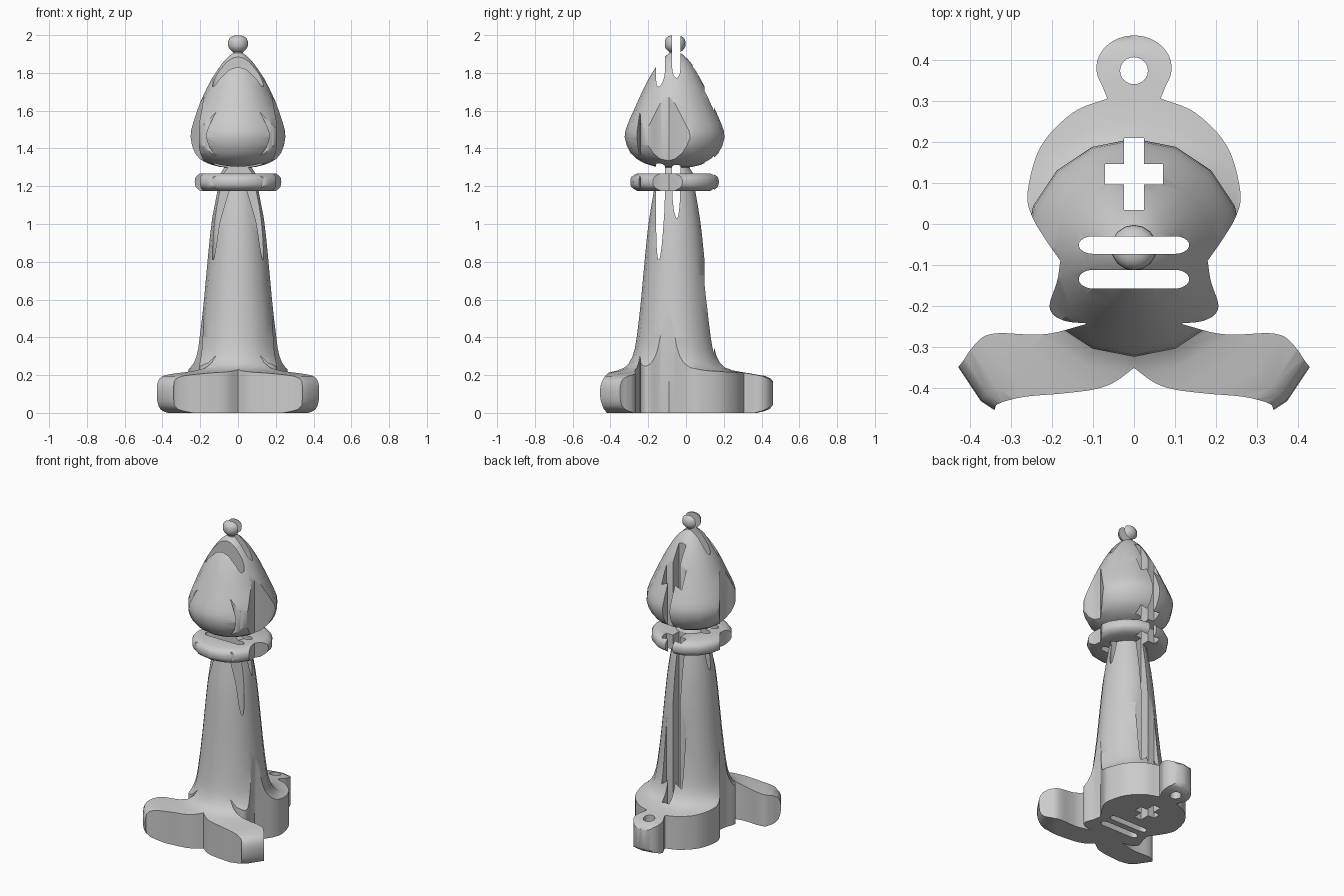
import bpy, bmesh, math
from mathutils import Vector

if "Cube" in bpy.data.objects:
    bpy.data.objects.remove(bpy.data.objects["Cube"])

AXIS_Y = -0.058


def mesh_object(name, bm):
    bmesh.ops.recalc_face_normals(bm, faces=bm.faces)
    me = bpy.data.meshes.new(name)
    bm.to_mesh(me)
    bm.free()
    ob = bpy.data.objects.new(name, me)
    bpy.context.collection.objects.link(ob)
    return ob


def spline(pts, n=5):
    """Smooth open curve through the points."""
    p = [Vector(q) for q in pts]
    p = [2 * p[0] - p[1]] + p + [2 * p[-1] - p[-2]]
    out = []
    for a, b, c, d in zip(p, p[1:], p[2:], p[3:]):
        for i in range(n):
            t = i / n
            out.append(0.5 * (2 * b + (c - a) * t + (2 * a - 5 * b + 4 * c - d) * t * t
                              + (3 * b - a - 3 * c + d) * t ** 3))
    return out + [p[-2]]


def prism(name, pts, z0=-0.2, z1=2.2):
    bm = bmesh.new()
    f = bm.faces.new([bm.verts.new((q[0], q[1], z0)) for q in pts])
    top = bmesh.ops.extrude_face_region(bm, geom=[f])
    vs = [v for v in top['geom'] if isinstance(v, bmesh.types.BMVert)]
    bmesh.ops.translate(bm, verts=vs, vec=(0, 0, z1 - z0))
    return mesh_object(name, bm)


def lathe(name, profile, seg=16):
    bm = bmesh.new()
    rings = [[bm.verts.new((r * math.cos(2 * math.pi * i / seg),
                            r * math.sin(2 * math.pi * i / seg) + AXIS_Y, z))
              for i in range(seg)] for r, z in profile]
    for a, b in zip(rings, rings[1:]):
        for i in range(seg):
            j = (i + 1) % seg
            bm.faces.new((a[i], a[j], b[j], b[i]))
    bm.faces.new(rings[0])
    bm.faces.new(rings[-1])
    return mesh_object(name, bm)


def boolean(ob, cutter, op):
    cutter.hide_render = True
    m = ob.modifiers.new("cut", 'BOOLEAN')
    m.operation, m.object, m.solver = op, cutter, 'EXACT'
    bpy.context.view_layer.objects.active = ob
    bpy.ops.object.modifier_apply(modifier=m.name)
    bpy.data.objects.remove(cutter)


# Turned body: foot, stem, collar, head and finial ball
profile = []
for run in (
    [(0.44, 0.0), (0.50, 0.02), (0.525, 0.06), (0.53, 0.12), (0.52, 0.165), (0.48, 0.195),
     (0.36, 0.215), (0.27, 0.238), (0.225, 0.30), (0.203, 0.40), (0.18, 0.60),
     (0.157, 0.85), (0.138, 1.02), (0.112, 1.175)],
    [(0.20, 1.175), (0.23, 1.195), (0.237, 1.222), (0.23, 1.25), (0.20, 1.268)],
    [(0.095, 1.268), (0.075, 1.30)],
    [(0.10, 1.303), (0.17, 1.325), (0.235, 1.375), (0.267, 1.46), (0.25, 1.53),
     (0.215, 1.61), (0.165, 1.72), (0.115, 1.81), (0.07, 1.87), (0.03, 1.905)],
    [(0.03, 1.91), (0.05, 1.93), (0.056, 1.955), (0.05, 1.98), (0.03, 1.996), (0.004, 2.0)],
):
    profile += spline(run, 2)
piece = lathe("bishop_piece", profile)

# Flat emblem outline seen from above, right half then mirrored
ring = [(0.092 * math.sin(a), 0.382 + 0.079 * math.cos(a))
        for a in [math.radians(d) for d in range(0, 121, 8)]]
half = [Vector(p) for p in ring]
for run in (
    [(0.065, 0.307), (0.15, 0.272), (0.228, 0.19), (0.26, 0.08), (0.25, 0.02),
     (0.215, -0.04), (0.18, -0.09)],
    [(0.181, -0.095), (0.188, -0.14), (0.206, -0.195), (0.197, -0.222), (0.165, -0.238),
     (0.117, -0.243)],
    [(0.118, -0.245), (0.20, -0.267), (0.26, -0.27), (0.33, -0.267), (0.37, -0.277),
     (0.40, -0.308), (0.43, -0.35), (0.52, -0.45)],
    [(0.40, -0.53), (0.345, -0.46), (0.332, -0.44), (0.27, -0.423), (0.18, -0.415),
     (0.10, -0.405), (0.05, -0.388), (0.0, -0.352)],
):
    half += spline(run)
outline = half + [Vector((-p.x, p.y)) for p in reversed(half[1:-1])]
boolean(piece, prism("emblem_outline", outline), 'INTERSECT')

# Two rounded slots
for y0, y1 in ((-0.073, -0.03), (-0.158, -0.112)):
    c, r = (y0 + y1) / 2, (y1 - y0) / 2
    right = [(0.10 + 0.035 * math.cos(a), c + r * math.sin(a))
             for a in [math.radians(d) for d in range(-90, 91, 15)]]
    boolean(piece, prism("slot", right + [(-x, y) for x, y in reversed(right)]), 'DIFFERENCE')

# Cross-shaped opening
cross = [(0.025, 0.21), (0.025, 0.147), (0.071, 0.147), (0.071, 0.097), (0.025, 0.097),
         (0.025, 0.034)]
cross += [(-x, y) for x, y in reversed(cross)]
boolean(piece, prism("cross_hole", cross), 'DIFFERENCE')

# Hanging hole in the loop
hole = [(0.034 * math.cos(2 * math.pi * i / 24), 0.375 + 0.033 * math.sin(2 * math.pi * i / 24))
        for i in range(24)]
boolean(piece, prism("loop_hole", hole), 'DIFFERENCE')

# Smooth shading with crisp cut edges
bpy.ops.object.select_all(action='DESELECT')
piece.select_set(True)
bpy.context.view_layer.objects.active = piece
bpy.ops.object.shade_smooth_by_angle(angle=math.radians(32))
